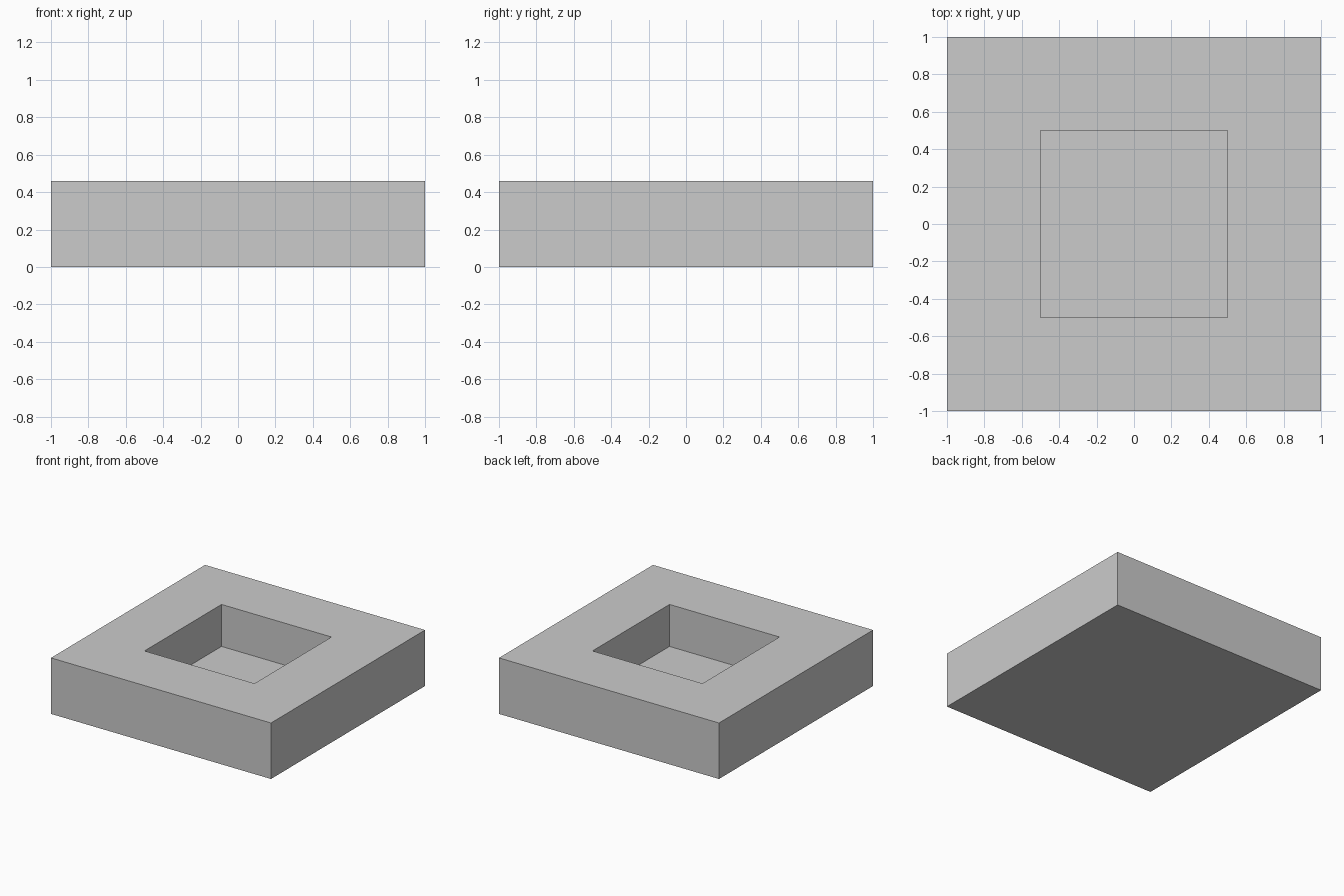
import bpy
import bmesh

if "Cube" in bpy.data.objects:
    bpy.data.objects.remove(bpy.data.objects["Cube"])

HEIGHT = 0.46
FLOOR = 0.115

# Square block sitting on the ground
bm = bmesh.new()
bmesh.ops.create_cube(bm, size=1)
bmesh.ops.scale(bm, vec=(2, 2, HEIGHT), verts=bm.verts)
bmesh.ops.translate(bm, vec=(0, 0, HEIGHT / 2), verts=bm.verts)

# Square pocket sunk into the top face
bm.normal_update()
top = next(f for f in bm.faces if f.normal.z > 0.9)
bmesh.ops.inset_region(bm, faces=[top], thickness=0.5, use_even_offset=True)
pocket = bmesh.ops.extrude_discrete_faces(bm, faces=[top])["faces"][0]
bmesh.ops.translate(bm, vec=(0, 0, FLOOR - HEIGHT), verts=pocket.verts)
bmesh.ops.recalc_face_normals(bm, faces=bm.faces)

mesh = bpy.data.meshes.new("block_with_pocket")
bm.to_mesh(mesh)
bm.free()
bpy.context.collection.objects.link(bpy.data.objects.new("block_with_pocket", mesh))
